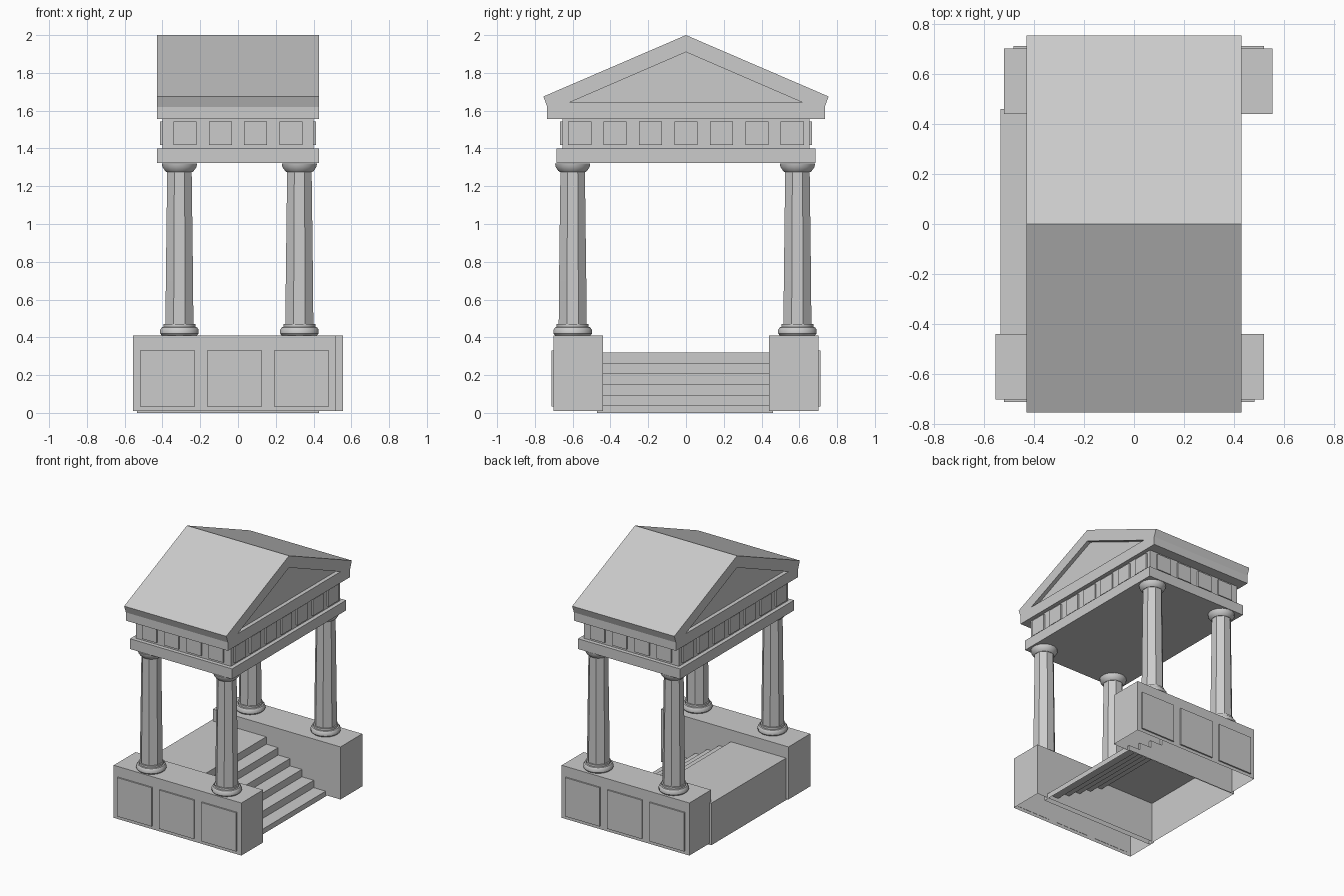
import bpy, bmesh, math
from mathutils import Matrix

if "Cube" in bpy.data.objects:
    bpy.data.objects.remove(bpy.data.objects["Cube"])

stone = bpy.data.materials.new("pale_stone")
stone.use_nodes = True
GREY = (0.6, 0.6, 0.6, 1)
stone.diffuse_color = GREY
stone.node_tree.nodes["Principled BSDF"].inputs["Base Color"].default_value = GREY


def finish(name, bm):
    bmesh.ops.recalc_face_normals(bm, faces=bm.faces)
    mesh = bpy.data.meshes.new(name)
    bm.to_mesh(mesh)
    bm.free()
    mesh.materials.append(stone)
    obj = bpy.data.objects.new(name, mesh)
    bpy.context.collection.objects.link(obj)
    return obj


def add_box(bm, x, y, z):
    """Box from (low, high) pairs on each axis."""
    spans = [b - a for a, b in (x, y, z)]
    middle = [(a + b) / 2 for a, b in (x, y, z)]
    matrix = Matrix.Translation(middle) @ Matrix.Diagonal((*spans, 1))
    bmesh.ops.create_cube(bm, size=1, matrix=matrix)


def open_bottom(bm):
    """Remove the faces lying on the underside."""
    low = min(v.co.z for v in bm.verts)
    under = [f for f in bm.faces if all(v.co.z < low + 0.001 for v in f.verts)]
    bmesh.ops.delete(bm, geom=under, context='FACES_ONLY')


def box(name, x, y, z, hollow=False):
    bm = bmesh.new()
    add_box(bm, x, y, z)
    if hollow:
        bmesh.ops.recalc_face_normals(bm, faces=bm.faces)
        open_bottom(bm)
    return finish(name, bm)


def prism(name, profile, axis, low, high, hollow=False):
    """Extrude a 2D profile along x (points are y, z) or y (points are x, z)."""
    bm = bmesh.new()
    place = (lambda a, b: (low, a, b)) if axis == "x" else (lambda a, b: (a, low, b))
    face = bm.faces.new([bm.verts.new(place(a, b)) for a, b in profile])
    out = bmesh.ops.extrude_face_region(bm, geom=[face], use_keep_orig=True)
    moved = [g for g in out["geom"] if isinstance(g, bmesh.types.BMVert)]
    shift = (high - low, 0, 0) if axis == "x" else (0, high - low, 0)
    bmesh.ops.translate(bm, verts=moved, vec=shift)
    if hollow:
        bmesh.ops.recalc_face_normals(bm, faces=bm.faces)
        open_bottom(bm)
    return finish(name, bm)


def lathe(name, profile, sides, x, y, smooth=False):
    """Turn (radius, height) points into a capped round part."""
    bm = bmesh.new()
    rings = []
    for r, z in profile:
        angles = [(i + 0.5) * math.tau / sides for i in range(sides)]
        rings.append([bm.verts.new((x + r * math.cos(a), y + r * math.sin(a), z)) for a in angles])
    for a, b in zip(rings, rings[1:]):
        for i in range(sides):
            j = (i + 1) % sides
            bm.faces.new((a[i], a[j], b[j], b[i]))
    bm.faces.new(rings[0])
    bm.faces.new(rings[-1])
    obj = finish(name, bm)
    if smooth:
        bpy.ops.object.select_all(action='DESELECT')
        bpy.context.view_layer.objects.active = obj
        obj.select_set(True)
        bpy.ops.object.shade_smooth_by_angle(angle=math.radians(40))
    return obj


# Plinths with three raised panels; the back one is the front one turned half round
for side, turn in (("front", 1), ("back", -1)):
    def span(a, b):
        return tuple(sorted((a * turn, b * turn)))
    box(side + "_plinth", span(-0.555, 0.52), span(-0.702, -0.44), (0.01, 0.41), hollow=True)
    bm = bmesh.new()
    for i in range(3):
        x = -0.52 + i * 0.355
        add_box(bm, span(x, x + 0.292), span(-0.713, -0.70), (0.035, 0.33))
    finish(side + "_plinth_panels", bm)

# Hollow landing with steps going down on one side
steps = [(-0.535, 0), (-0.535, 0.32)]
for i in range(6):
    edge = -0.07 + i * 0.1
    steps += [(edge, 0.32 - i * 0.056), (edge, 0.264 - i * 0.056 if i < 5 else 0)]
prism("landing_and_steps", steps, "y", -0.47, 0.46, hollow=True)

# Columns
base = [(0.095, 0.41), (0.104, 0.42), (0.104, 0.44), (0.095, 0.453), (0.086, 0.455), (0.086, 0.47)]
shaft = [(0.08, 0.465), (0.078, 0.7), (0.07, 1.29)]
capital = [(0.07, 1.275), (0.078, 1.282), (0.092, 1.302), (0.095, 1.32)]
for side, y in (("front", -0.6), ("back", 0.59)):
    for hand, x in (("right", -0.31), ("left", 0.325)):
        tag = side + "_" + hand + "_column"
        lathe(tag + "_base", base, 16, x, y, smooth=True)
        lathe(tag + "_shaft", shaft, 8, x, y)
        lathe(tag + "_capital", capital, 16, x, y, smooth=True)

# Beam and frieze
box("beam", (-0.43, 0.43), (-0.685, 0.685), (1.322, 1.4))
box("frieze", (-0.4, 0.4), (-0.655, 0.655), (1.4, 1.557))

# Raised square panels round the frieze
bm = bmesh.new()
HALF, PITCH, OUT = 0.061, 0.1875, 0.013
height = (1.417, 1.542)
for sign in (-1, 1):
    for i in range(7):
        c = (i - 3) * PITCH
        add_box(bm, sorted((sign * 0.39, sign * (0.4 + OUT))), (c - HALF, c + HALF), height)
    for i in range(4):
        c = (i - 1.5) * PITCH
        add_box(bm, (c - HALF, c + HALF), sorted((sign * 0.64, sign * (0.655 + OUT))), height)
finish("frieze_panels", bm)

# Gabled roof with a sunken triangle at each end
half = [(0.735, 1.557), (0.735, 1.62), (0.755, 1.675)]
outline = half + [(0, 2)] + [(-y, z) for y, z in reversed(half)]
roof = prism("roof", outline, "x", -0.43, 0.43)
triangle = [(-0.62, 1.642), (0.62, 1.642), (0, 1.91)]
for sign in (-1, 1):
    cutter = prism("gable_cutter", triangle, "x", sign * 0.4, sign * 0.5)
    cutter.hide_render = True
    cut = roof.modifiers.new("gable_recess", 'BOOLEAN')
    cut.operation = 'DIFFERENCE'
    cut.solver = 'EXACT'
    cut.object = cutter
    bpy.ops.object.select_all(action='DESELECT')
    bpy.context.view_layer.objects.active = roof
    roof.select_set(True)
    bpy.ops.object.modifier_apply(modifier=cut.name)
    bpy.data.objects.remove(cutter)
